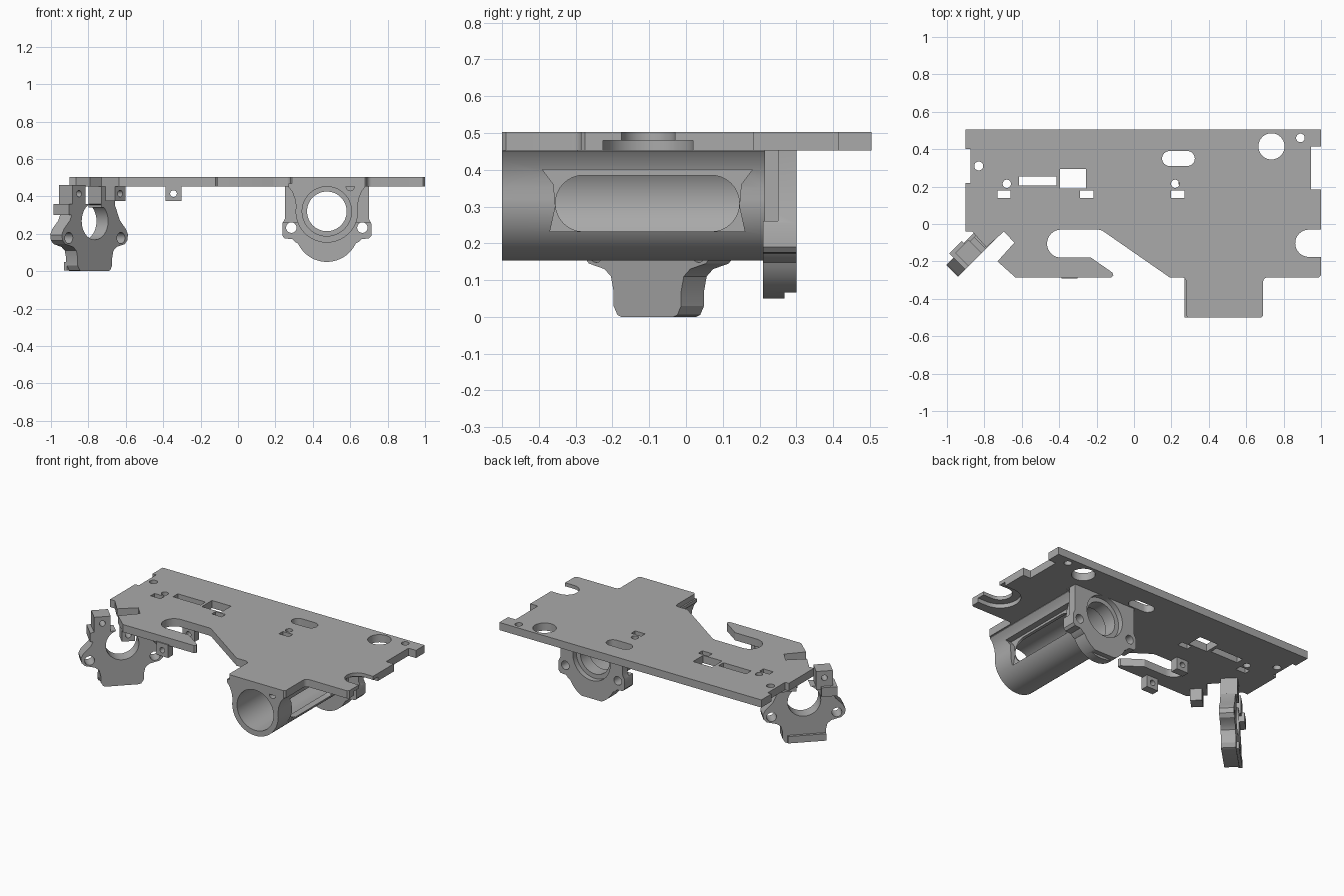
import bpy, bmesh
from math import sin, cos, radians, sqrt
from mathutils import Matrix, Vector

cube = bpy.data.objects.get("Cube")
if cube:
    bpy.data.objects.remove(cube, do_unlink=True)

grey = bpy.data.materials.new("matte grey")
grey.use_nodes = True
GREY = (0.4, 0.4, 0.4, 1)
grey.diffuse_color = GREY
grey.node_tree.nodes["Principled BSDF"].inputs["Base Color"].default_value = GREY


def frame(a, b, t, origin=(0, 0, 0)):
    """Matrix whose columns are profile axes a, b and depth axis t."""
    m = Matrix((a, b, t)).transposed().to_4x4()
    m.translation = Vector(origin)
    return m


X, Y, Z = (1, 0, 0), (0, 1, 0), (0, 0, 1)
R = sqrt(0.5)
FLAT = frame(X, Y, Z)
FRONT = frame(X, Z, Y)
SIDE = frame(Y, Z, X)
DIAG = frame((R, R, 0), Z, (-R, R, 0), (-0.765, -0.105, 0))


def arc(cx, cy, r, a0=0, a1=360, n=16):
    return [(cx + r * cos(radians(a0 + (a1 - a0) * i / n)),
             cy + r * sin(radians(a0 + (a1 - a0) * i / n))) for i in range(n + 1)]


def circle(cx, cy, r, n=40):
    return arc(cx, cy, r, n=n)[:-1]


def rect(x0, x1, y0, y1):
    return [(x0, y0), (x1, y0), (x1, y1), (x0, y1)]


def pill(x0, x1, y0, y1):
    r, y = (y1 - y0) / 2, (y0 + y1) / 2
    return arc(x0 + r, y, r, 90, 270) + arc(x1 - r, y, r, -90, 90)


def mirrored(half, c=0):
    """Half profile on the + side, completed about a = c."""
    return [(c + a, b) for a, b in half] + [(c - a, b) for a, b in reversed(half)]


def prism(name, pts, mat, t0, t1):
    bm = bmesh.new()
    low = [bm.verts.new(mat @ Vector((a, b, t0))) for a, b in pts]
    high = [bm.verts.new(mat @ Vector((a, b, t1))) for a, b in pts]
    bm.faces.new(low)
    bm.faces.new(high[::-1])
    for i in range(len(pts)):
        j = (i + 1) % len(pts)
        bm.faces.new((low[i], high[i], high[j], low[j]))
    bmesh.ops.recalc_face_normals(bm, faces=bm.faces)
    me = bpy.data.meshes.new(name)
    bm.to_mesh(me)
    bm.free()
    me.materials.append(grey)
    ob = bpy.data.objects.new(name, me)
    bpy.context.collection.objects.link(ob)
    return ob


def activate(ob):
    bpy.ops.object.select_all(action='DESELECT')
    ob.select_set(True)
    bpy.context.view_layer.objects.active = ob


def cut(ob, pts, mat, t0, t1):
    tool = prism("cutter", pts, mat, t0, t1)
    tool.hide_render = True
    mod = ob.modifiers.new("cut", 'BOOLEAN')
    mod.operation, mod.solver, mod.object = 'DIFFERENCE', 'EXACT', tool
    activate(ob)
    bpy.ops.object.modifier_apply(modifier=mod.name)
    bpy.data.objects.remove(tool, do_unlink=True)


def finish(ob):
    activate(ob)
    bpy.ops.object.shade_smooth_by_angle(angle=radians(30))


BOT, TOP = 0.453, 0.503

# Deck plate outline, clockwise from the back left corner
outline = [(-0.9, 0.505), (1, 0.505), (1, 0.415), (0.945, 0.415), (0.945, 0.185), (1, 0.185),
           (1, -0.03)]
outline += arc(0.935, -0.103, 0.073, 90, 270)
outline += [(1, -0.176), (1, -0.275), (0.99, -0.285)]
outline += arc(0.715, -0.31, 0.025, 90, 180, 5)
outline += [(0.69, -0.49), (0.68, -0.5), (0.29, -0.5), (0.28, -0.49)]
outline += arc(0.255, -0.31, 0.025, 0, 90, 5)
outline += [(0.19, -0.285), (-0.17, -0.035), (-0.19, -0.03)]
outline += arc(-0.39, -0.105, 0.075, 90, 270)
outline += [(-0.23, -0.18), (-0.115, -0.26), (-0.11, -0.275), (-0.12, -0.285), (-0.635, -0.285),
            (-0.73, -0.2), (-0.64, -0.1), (-0.695, -0.04), (-0.79, -0.125), (-0.865, -0.04),
            (-0.9, -0.04), (-0.9, 0.22), (-0.873, 0.22), (-0.873, 0.4), (-0.9, 0.4)]
deck = prism("deck_plate", outline, FLAT, BOT, TOP)

# Deck holes and slots
for x, y, r in [(0.735, 0.415, 0.07), (0.89, 0.46, 0.023), (-0.83, 0.31, 0.024),
                (0.22, 0.215, 0.022), (-0.68, 0.215, 0.022)]:
    cut(deck, circle(x, y, r), FLAT, 0.4, 0.6)
for x in (-0.695, -0.252, 0.235):
    cut(deck, rect(x - 0.036, x + 0.036, 0.14, 0.18), FLAT, 0.4, 0.6)
for window in [rect(-0.395, -0.257, 0.19, 0.295), rect(-0.615, -0.415, 0.205, 0.255),
               pill(0.15, 0.325, 0.31, 0.39)]:
    cut(deck, window, FLAT, 0.4, 0.6)
# Wider recess under the side slot
cut(deck, arc(0.935, -0.103, 0.122, 90, 270) + [(1.1, -0.225), (1.1, 0.019)], FLAT, 0.4, 0.48)
finish(deck)

# Barrel hung under the deck
CX, CZ = 0.475, 0.32
half = [(0.205, 0.47), (0.205, 0.45), (0.185, 0.425), (0.17, 0.385), (0.165, 0.35)]
half += [(x, z) for x, z in arc(0, CZ, 0.167, 0, -90, 20)][:-1]
barrel = prism("barrel", mirrored(half, CX), FRONT, -0.5, 0.215)
cut(barrel, circle(CX, CZ, 0.132, 56), FRONT, -0.6, 0.18)
cut(barrel, circle(CX, CZ, 0.106, 56), FRONT, 0.1, 0.4)
# Side window with flared mouth
cut(barrel, pill(-0.355, 0.145, 0.232, 0.385), SIDE, CX, 0.8)
cut(barrel, mirrored([(0.285, 0.4), (0.255, 0.36), (0.25, 0.3), (0.265, 0.232)], -0.105),
    SIDE, 0.61, 0.8)
# Screw hole beside the bore
cut(barrel, circle(0.6, 0.452, 0.022, 20), FRONT, -0.6, -0.44)
finish(barrel)

# Mounting flange at the back of the barrel
half = [(0.225, 0.46), (0.225, 0.28), (0.238, 0.255), (0.238, 0.19), (0.225, 0.175),
        (0.185, 0.172), (0.168, 0.155)]
half += arc(0, 0.22, 0.17, -25, -90, 14)[:-1]
flange = prism("barrel_flange", mirrored(half, CX), FRONT, 0.21, 0.3)
cut(flange, circle(CX, CZ, 0.106, 56), FRONT, 0, 0.4)
cut(flange, circle(CX, CZ, 0.135, 56), FRONT, 0.265, 0.4)
for side in (-1, 1):
    cut(flange, circle(CX + side * 0.19, 0.233, 0.028, 24), FRONT, 0, 0.4)
    cut(flange, rect(*sorted((CX + side * 0.15, CX + side * 0.3)), 0.26, 0.452), FRONT, 0.1, 0.25)
# Stepped lower lip
cut(flange, rect(0.2, 0.75, 0, 0.066), FRONT, 0.268, 0.4)
finish(flange)

# Diagonal ring bracket
half = [(0.13, 0.36), (0.155, 0.345), (0.19, 0.27), (0.235, 0.225), (0.25, 0.195),
        (0.245, 0.165), (0.225, 0.145), (0.165, 0.13), (0.14, 0.11), (0.13, 0.07),
        (0.13, 0.03), (0.115, 0.005), (0.1, 0)]
ring = prism("ring_bracket", mirrored(half), DIAG, 0, 0.088)
cut(ring, circle(0, 0.268, 0.1, 40), DIAG, -0.1, 0.3)
for side in (-1, 1):
    cut(ring, circle(side * 0.197, 0.178, 0.03, 20), DIAG, -0.1, 0.3)
finish(ring)

# Shoulder and lower hook behind the bracket
finish(prism("bracket_shoulder", rect(-0.195, -0.1, 0.3, 0.36), DIAG, 0, 0.12))
finish(prism("bracket_hook", rect(-0.13, 0.1, 0.005, 0.05), DIAG, 0.08, 0.105))

# Pierced hanging lugs: two over the bracket, one by the notch, two by the long slot
for name, mat, a, t, w, d in [
        ("bracket_lug_left", DIAG, 0.1, 0.0, 0.05, 0.1),
        ("bracket_lug_right", DIAG, -0.12, 0.0, 0.05, 0.1),
        ("notch_lug", frame((R, R, 0), Z, (-R, R, 0), (-0.63, -0.235, 0)), 0, 0, 0.04, 0.07),
        ("slot_lug_front", FRONT, -0.345, -0.292, 0.043, 0.05),
        ("slot_lug_back", FRONT, -0.345, -0.02, 0.043, 0.05)]:
    low = 0.34 if mat is DIAG else 0.375
    lug = prism(name, rect(a - w, a + w, low, 0.46), mat, t, t + d)
    cut(lug, circle(a, 0.415, 0.018, 16), mat, t - 0.1, t + 0.2)
    finish(lug)
